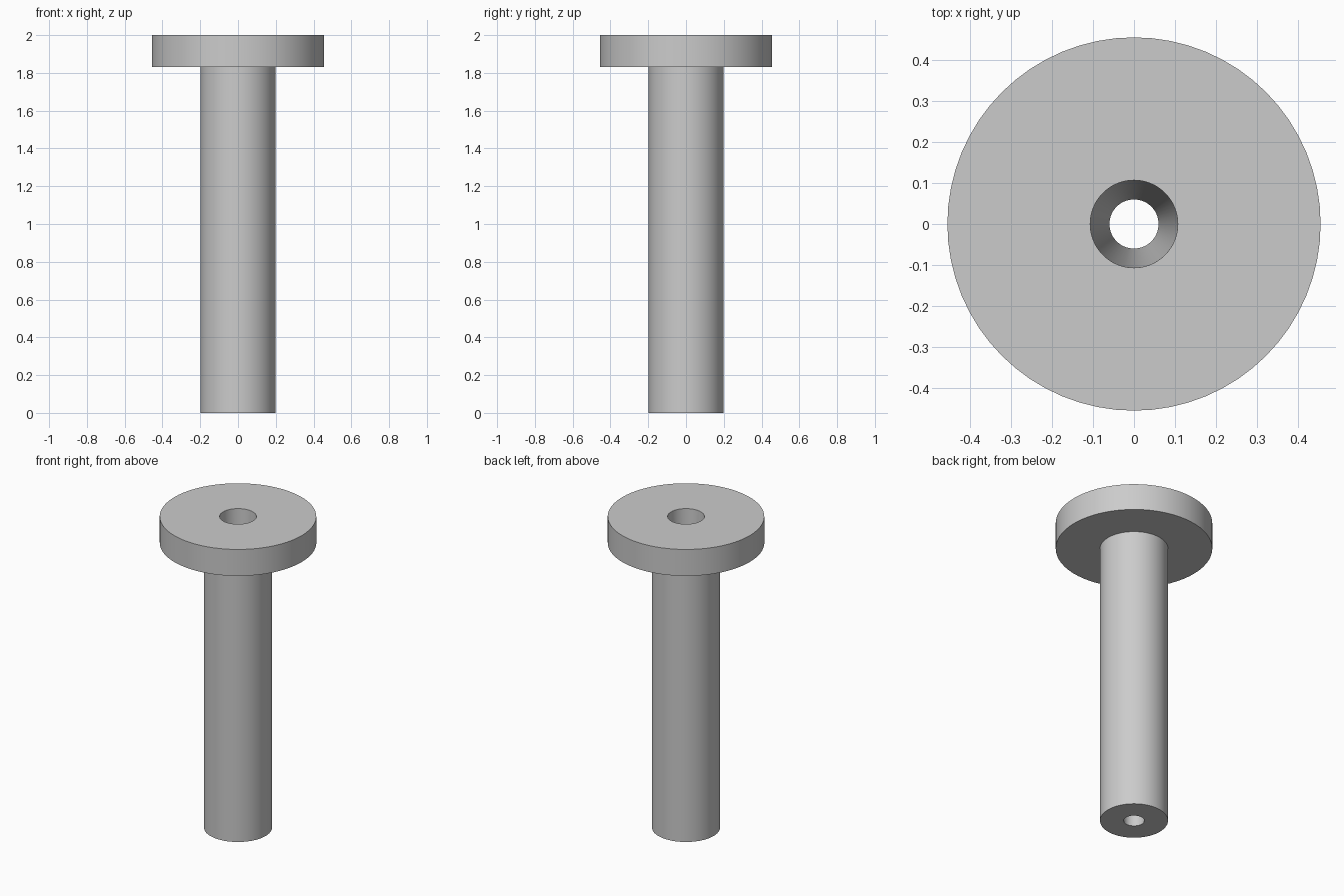
import bpy, bmesh, math

SEGMENTS = 64

cube = bpy.data.objects.get("Cube")
if cube:
    bpy.data.objects.remove(cube, do_unlink=True)

# Single grey material
grey = bpy.data.materials.new("plain_grey")
grey.use_nodes = True
colour = (0.6, 0.6, 0.6, 1.0)
grey.diffuse_color = colour
grey.node_tree.nodes["Principled BSDF"].inputs["Base Color"].default_value = colour


def lathe(name, profile):
    """Revolve a closed (radius, height) loop around the z axis."""
    bm = bmesh.new()
    verts = [bm.verts.new((r, 0, z)) for r, z in profile]
    edges = [bm.edges.new((v, verts[(i + 1) % len(verts)])) for i, v in enumerate(verts)]
    bmesh.ops.spin(bm, geom=verts + edges, cent=(0, 0, 0), axis=(0, 0, 1),
                   angle=math.tau, steps=SEGMENTS, use_merge=True)
    bmesh.ops.remove_doubles(bm, verts=bm.verts[:], dist=1e-5)
    bmesh.ops.recalc_face_normals(bm, faces=bm.faces[:])
    mesh = bpy.data.meshes.new(name)
    bm.to_mesh(mesh)
    bm.free()
    mesh.materials.append(grey)
    obj = bpy.data.objects.new(name, mesh)
    bpy.context.collection.objects.link(obj)
    bpy.ops.object.select_all(action="DESELECT")
    obj.select_set(True)
    bpy.context.view_layer.objects.active = obj
    bpy.ops.object.shade_smooth_by_angle(angle=math.radians(30))
    return obj


# Round shaft with a wide flange on top and a tapered bore right through
lathe("flanged_shaft", [
    (0.06, 0), (0.198, 0),            # foot of the shaft
    (0.198, 1.83), (0.456, 1.83),     # underside of the flange
    (0.456, 2), (0.107, 2),           # rim and mouth of the bore
])
